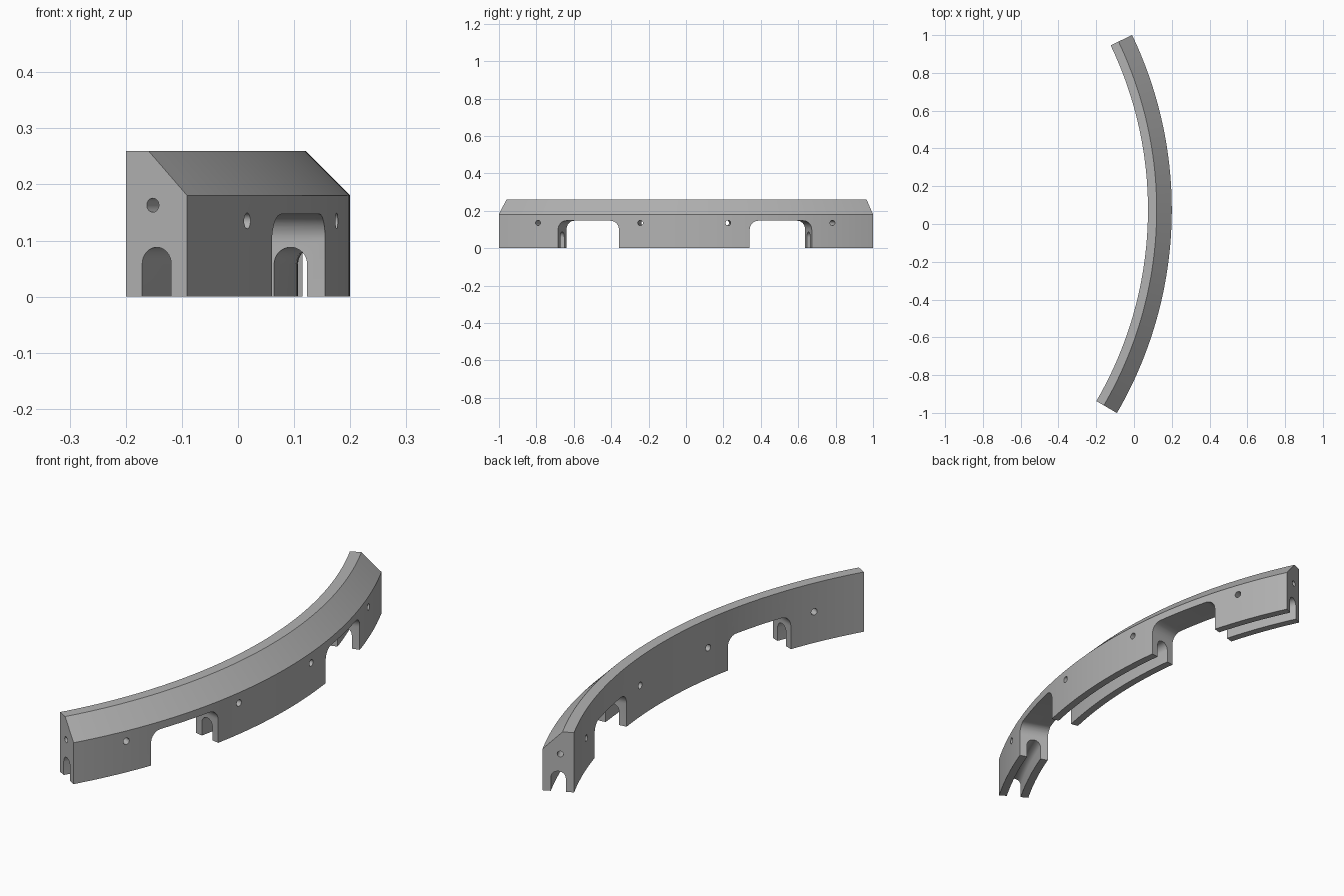
import bpy
import bmesh
from math import radians, sin, cos, tan, pi
from mathutils import Matrix, Vector

cube = bpy.data.objects.get("Cube")
if cube:
    bpy.data.objects.remove(cube, do_unlink=True)

# Main dimensions of the curved rail
CENTRE = Vector((-1.94, 0.0757, 0))
R_OUT, R_IN = 2.14, 2.014
R_MID = (R_OUT + R_IN) / 2
TOP, SHOULDER, FLAT = 0.26, 0.18, 0.046
MIDDLE, HALF = radians(-2.3), radians(27.9)
SLOT_R, SLOT_TOP = 0.03, 0.088
SEGMENTS = 64


def arc(cx, cz, r, start, end, steps):
    """Points of a circular arc in a 2D profile."""
    angles = [start + (end - start) * i / steps for i in range(steps + 1)]
    return [(cx + r * cos(a), cz + r * sin(a)) for a in angles]


def skin(bm, rings):
    """Join matching rings of points into a closed solid."""
    loops = [[bm.verts.new(p) for p in ring] for ring in rings]
    n = len(loops[0])
    faces = [bm.faces.new(loops[0]), bm.faces.new(loops[-1][::-1])]
    for a, b in zip(loops, loops[1:]):
        for i in range(n):
            j = (i + 1) % n
            faces.append(bm.faces.new((a[i], b[i], b[j], a[j])))
    bmesh.ops.recalc_face_normals(bm, faces=faces)


def polar(r, angle, z):
    return CENTRE + Vector((r * cos(angle), r * sin(angle), z))


def make_object(name, bm):
    mesh = bpy.data.meshes.new(name)
    bm.to_mesh(mesh)
    bm.free()
    obj = bpy.data.objects.new(name, mesh)
    bpy.context.collection.objects.link(obj)
    return obj


def drill(bm, position, direction, radius, depth):
    """Add a round cutter centred on a position."""
    turn = direction.to_track_quat('Z', 'Y').to_matrix().to_4x4()
    bmesh.ops.create_cone(bm, cap_ends=True, segments=24, radius1=radius,
                          radius2=radius, depth=depth,
                          matrix=Matrix.Translation(position) @ turn)


# Rail body: chamfered section with an arched slot underneath
slot = arc(R_MID, SLOT_TOP - SLOT_R, SLOT_R, pi, 0, 16)
section = [(R_IN, 0), (R_MID - SLOT_R, 0), *slot, (R_MID + SLOT_R, 0),
           (R_OUT, 0), (R_OUT, SHOULDER), (R_IN + FLAT, TOP), (R_IN, TOP)]
body = bmesh.new()
rings = []
for i in range(SEGMENTS + 1):
    angle = MIDDLE - HALF + 2 * HALF * i / SEGMENTS
    rings.append([polar(r, angle, z) for r, z in section])
skin(body, rings)
rail = make_object("curved_rail", body)

# Cutters: rounded openings, radial bolt holes and end dowel holes
cut = bmesh.new()
w, h, corner = R_OUT * tan(radians(4.54)), 0.147, 0.047
outline = [(-w, -0.05), *arc(corner - w, h - corner, corner, pi, pi / 2, 8),
           *arc(w - corner, h - corner, corner, pi / 2, 0, 8), (w, -0.05)]
for side in (-1, 1):
    bay = MIDDLE + side * HALF / 2
    turn = Matrix.Rotation(bay, 4, 'Z')
    skin(cut, [[CENTRE + turn @ Vector((r, s * r / R_OUT, z)) for s, z in outline]
               for r in (1.9, 2.3)])
    for offset in (-1, 1):
        angle = bay + offset * radians(7.65)
        drill(cut, polar(R_MID, angle, 0.135),
              Vector((cos(angle), sin(angle), 0)), 0.014, 0.3)
    end = MIDDLE + side * HALF
    drill(cut, polar(R_IN + 0.055, end, 0.163),
          Vector((-sin(end), cos(end), 0)), 0.0125, 0.16)
cutter = make_object("cutter", cut)
cutter.hide_render = True

# Cut the rail, then drop the helper
boolean = rail.modifiers.new("openings", 'BOOLEAN')
boolean.operation = 'DIFFERENCE'
boolean.solver = 'EXACT'
boolean.object = cutter
bpy.ops.object.select_all(action='DESELECT')
rail.select_set(True)
bpy.context.view_layer.objects.active = rail
bpy.ops.object.modifier_apply(modifier=boolean.name)
bpy.data.objects.remove(cutter, do_unlink=True)
bpy.ops.object.shade_smooth_by_angle(angle=radians(25))

# Plain grey finish
grey = bpy.data.materials.new("plain_grey")
grey.use_nodes = True
colour = (0.45, 0.45, 0.45, 1)
grey.diffuse_color = colour
grey.node_tree.nodes["Principled BSDF"].inputs["Base Color"].default_value = colour
rail.data.materials.clear()
rail.data.materials.append(grey)
